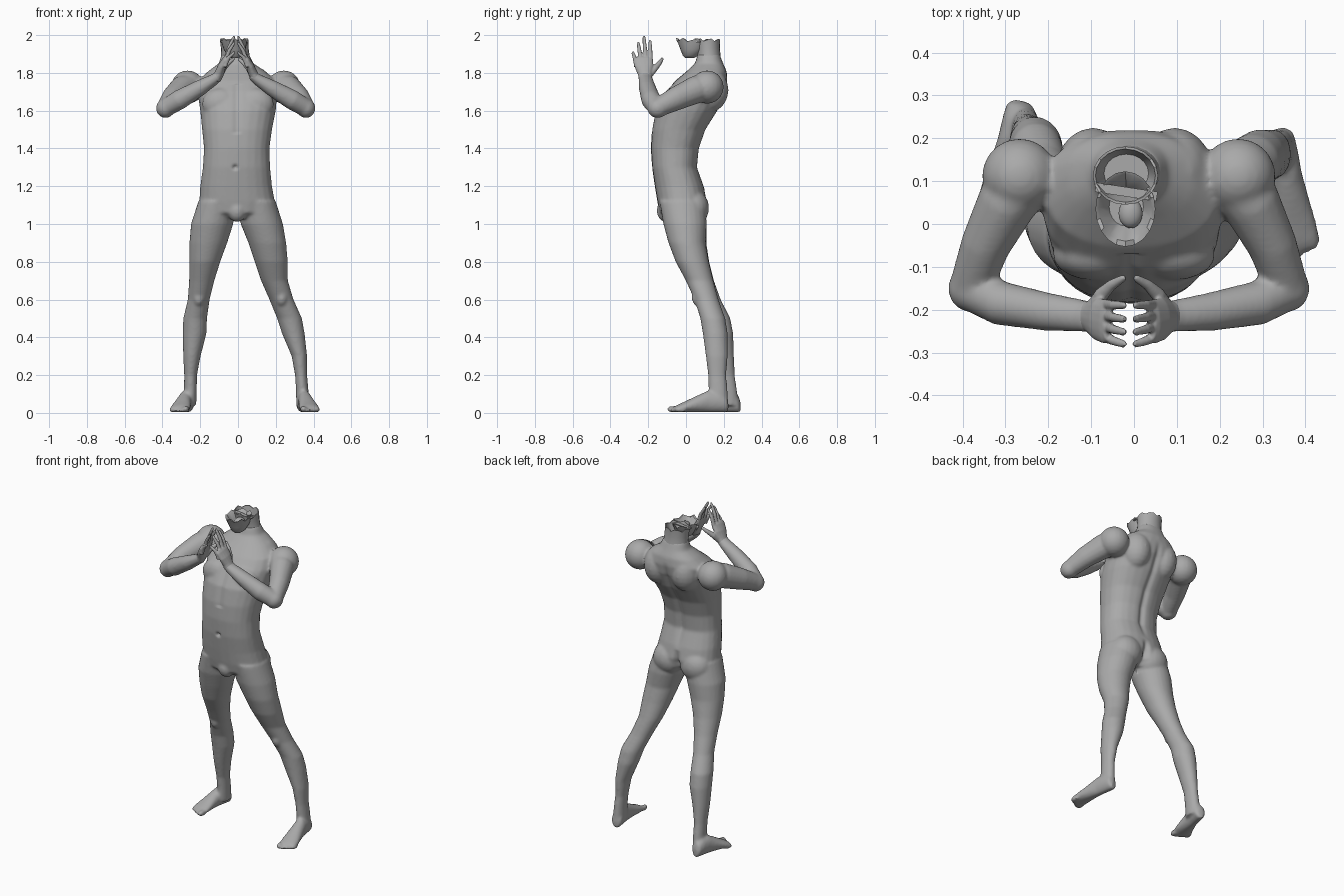
import bpy, bmesh, math
from mathutils import Vector, Matrix

cube = bpy.data.objects.get("Cube")
if cube:
    bpy.data.objects.remove(cube, do_unlink=True)

grey = bpy.data.materials.new("plain grey")
grey.use_nodes = True
grey.diffuse_color = (0.4, 0.4, 0.4, 1)
bsdf = grey.node_tree.nodes["Principled BSDF"]
bsdf.inputs["Base Color"].default_value = (0.4, 0.4, 0.4, 1)
bsdf.inputs["Roughness"].default_value = 0.7


def loft(bm, rings):
    """Skin a list of vertex-coordinate rings and cap both ends."""
    loops = [[bm.verts.new(p) for p in r] for r in rings]
    n = len(loops[0])
    for a, b in zip(loops, loops[1:]):
        for i in range(n):
            bm.faces.new((a[i], a[(i + 1) % n], b[(i + 1) % n], b[i]))
    bm.faces.new(loops[0][::-1])
    bm.faces.new(loops[-1])


def oval(c, a, b, ra, rb, n=24, power=2.0):
    """Superellipse ring round c in the plane of axes a and b."""
    ring = []
    for i in range(n):
        t = 2 * math.pi * i / n
        u, v = math.cos(t), math.sin(t)
        ring.append(c + a * math.copysign(abs(u) ** (2 / power), u) * ra
                    + b * math.copysign(abs(v) ** (2 / power), v) * rb)
    return ring


def column(bm, rows, power=2.0):
    """Horizontal sections: z, centre x, centre y, half width, half depth."""
    loft(bm, [oval(Vector((x, y, z)), Vector((1, 0, 0)), Vector((0, 1, 0)), rx, ry, 24, power)
              for z, x, y, rx, ry in rows])


def tube(bm, rows, hint=(0, 0, 1), n=16):
    """Sections square to a path: point, radius along hint, radius across."""
    pts = [Vector(r[0]) for r in rows]
    rings = []
    for i, (p, ra, rb) in enumerate(rows):
        t = (pts[min(i + 1, len(pts) - 1)] - pts[max(i - 1, 0)]).normalized()
        h = Vector(hint)
        a = (h - t * h.dot(t)).normalized()
        rings.append(oval(pts[i], a, t.cross(a), ra, rb, n))
    loft(bm, rings)


def ball(bm, c, r, turn=0.0):
    m = Matrix.Translation(c) @ Matrix.Rotation(turn, 4, 'Z') @ Matrix.Diagonal((*r, 1))
    bmesh.ops.create_uvsphere(bm, u_segments=20, v_segments=12, radius=1, matrix=m)


def finish(bm, name, voxel=0.0, smooth=0):
    bmesh.ops.recalc_face_normals(bm, faces=bm.faces)
    me = bpy.data.meshes.new(name)
    bm.to_mesh(me)
    bm.free()
    me.materials.append(grey)
    ob = bpy.data.objects.new(name, me)
    bpy.context.collection.objects.link(ob)
    bpy.ops.object.select_all(action='DESELECT')
    bpy.context.view_layer.objects.active = ob
    ob.select_set(True)
    if voxel:
        m = ob.modifiers.new("fuse", 'REMESH')
        m.mode, m.voxel_size = 'VOXEL', voxel
        bpy.ops.object.modifier_apply(modifier=m.name)
        m = ob.modifiers.new("soften", 'SMOOTH')
        m.factor, m.iterations = 0.5, smooth
        bpy.ops.object.modifier_apply(modifier=m.name)
    bpy.ops.object.shade_smooth_by_angle(angle=math.radians(40))
    return ob


# Torso, leaning back at the shoulders
bm = bmesh.new()
column(bm, [(1.03, -.005, -.02, .13, .08), (1.06, -.005, -.02, .18, .12),
            (1.12, -.005, -.02, .20, .132), (1.2, -.01, -.035, .19, .13),
            (1.3, -.008, -.06, .178, .12), (1.4, -.007, -.058, .173, .128),
            (1.5, -.005, -.038, .185, .143), (1.6, 0, .003, .20, .165),
            (1.7, -.003, .052, .212, .16), (1.76, -.005, .083, .205, .138),
            (1.81, -.007, .11, .15, .105), (1.85, -.01, .122, .092, .075),
            (1.9, -.014, .12, .072, .058)], power=2.3)
ball(bm, (-.005, -.105, 1.07), (.05, .05, .06))            # pelvis front
for s in (-1, 1):
    ball(bm, (s * .09, -.072, 1.635), (.1, .06, .085))     # chest
    ball(bm, (s * .095, .12, 1.71), (.09, .105, .12))      # shoulder blade
    ball(bm, (s * .095 - .005, .04, 1.085), (.098, .082, .095))  # seat
    ball(bm, (s * .255 - .012, .112, 1.725), (.088, .088, .088))  # shoulder cap

    # Arms, folded in front of the chest
    o = -.012
    tube(bm, [((s * .22 + o, .13, 1.74), .07, .07), ((s * .285 + o, .05, 1.71), .074, .07),
              ((s * .335 + o, -.05, 1.665), .064, .058), ((s * .37 + o, -.15, 1.615), .05, .05)])
    ball(bm, (s * .372 + o, -.15, 1.613), (.05, .055, .052))
    tube(bm, [((s * .375 + o, -.15, 1.612), .048, .05), ((s * .30 + o, -.185, 1.657), .053, .052),
              ((s * .19 + o, -.205, 1.72), .043, .045), ((s * .11 + o, -.214, 1.768), .03, .038),
              ((s * .085 + o, -.217, 1.79), .026, .038)])

# Legs, set apart with the right one further back
column(bm, [(1.12, -.11, -.02, .10, .12), (1.0, -.137, -.005, .112, .115), (.9, -.157, .01, .1, .098),
            (.8, -.176, .035, .082, .088), (.7, -.192, .075, .067, .073),
            (.6, -.208, .118, .058, .066), (.5, -.227, .163, .063, .072),
            (.42, -.23, .18, .063, .07), (.3, -.244, .195, .046, .059),
            (.2, -.251, .21, .034, .048), (.12, -.252, .22, .034, .05), (.04, -.257, .225, .036, .055)])
column(bm, [(1.12, .1, -.02, .10, .12), (1.0, .126, -.005, .112, .115), (.9, .155, .005, .1, .098),
            (.8, .176, .033, .088, .088), (.7, .193, .072, .071, .073),
            (.6, .23, .108, .064, .064), (.5, .273, .142, .066, .066),
            (.42, .293, .155, .06, .066), (.3, .325, .163, .041, .058),
            (.2, .334, .165, .032, .048), (.12, .34, .17, .033, .05), (.04, .343, .17, .035, .055)])
ball(bm, (-.208, .085, .61), (.035, .045, .05))            # kneecaps
ball(bm, (.232, .075, .61), (.035, .045, .05))


def foot(heel, toe, s):
    heel, toe = Vector((*heel, 0)), Vector((*toe, 0))
    d = (toe - heel).normalized()
    side = Vector((-d.y, d.x, 0)) * s                      # outer side of the foot
    length = (toe - heel).length
    up = Vector((0, 0, 1))
    rows = [(0, .018, .03), (.04, .033, .045), (.16, .036, .055), (.34, .037, .057),
            (.52, .044, .044), (.7, .052, .03), (.84, .054, .02), (.9, .05, .014)]
    loft(bm, [oval(heel + d * t * length + up * (h + .003), side, up, w, h) for t, w, h in rows])
    for i in range(5):
        r = .018 if i == 0 else .012
        across, reach = -.04 + .021 * i, .93 - .03 * i - (.0 if i else .02)
        ball(bm, heel + d * reach * length + side * across + up * (r + .002),
             (r * .85, .03, r), math.atan2(d.y, d.x) - math.pi / 2)


foot((-.262, .287), (-.318, .015), -1)
foot((.338, .222), (.388, -.095), 1)

body = finish(bm, "body", voxel=.008, smooth=7)

# Grooves of the spine, seat and breastbone, and the navel
for v in body.data.vertices:
    x, y, z = v.co
    g = math.exp(-((x + .006) / .018) ** 2)
    if y > .03 and 1.18 < z < 1.78:
        v.co.y -= .014 * g * min(1, (z - 1.18) * 8, (1.78 - z) * 10)
    elif y > .0 and 1.0 < z <= 1.18:
        v.co.y -= .03 * g * min(1, (1.18 - z) * 12)
    elif y < 0 and 1.48 < z < 1.74 and abs(x) < .08:
        v.co.y += .008 * g
    if y < -.1:
        v.co.y += .02 * math.exp(-((x + .015) ** 2 + (z - 1.3) ** 2) / .00012)

# Hands, fingertips meeting
for s, side in ((-1, "right"), (1, "left")):
    o = -.01
    bm = bmesh.new()
    tube(bm, [((s * .108 + o, -.214, 1.762), .034, .026), ((s * .09 + o, -.217, 1.795), .038, .025),
              ((s * .075 + o, -.222, 1.835), .05, .022), ((s * .057 + o, -.228, 1.872), .052, .016),
              ((s * .052 + o, -.228, 1.884), .044, .01)], hint=(0, 1, 0))
    for y0, y1, tip in ((-.188, -.19, 1.975), (-.214, -.222, 1.997), (-.24, -.252, 1.965), (-.265, -.28, 1.915)):
        z0 = 1.872 - max(0, -.23 - y0) * .6
        mid = z0 + (tip - z0) * .5
        tube(bm, [((s * .06 + o, y0, z0 - .02), .012, .011), ((s * .054 + o, y0, z0), .0125, .012),
                  ((s * .038 + o, (y0 + y1) / 2, mid), .011, .0105),
                  ((s * .014 + o, y1, tip - .012), .009, .008),
                  ((s * .009 + o, y1, tip), .004, .004)], hint=(0, 1, 0), n=10)
    tube(bm, [((s * .085 + o, -.195, 1.79), .02, .018), ((s * .066 + o, -.165, 1.825), .018, .016),
              ((s * .042 + o, -.142, 1.85), .013, .012), ((s * .016 + o, -.127, 1.872), .009, .009),
              ((s * .01 + o, -.124, 1.88), .004, .004)], hint=(0, 1, 0), n=10)
    finish(bm, side + "_hand", voxel=.004, smooth=3)


def cup(name, rows, wave):
    """Open-topped shell whose rim rises and falls; wave fades with depth."""
    bm = bmesh.new()
    rings = []
    for z, x, y, rx, ry, k in rows:
        ring = oval(Vector((x, y, z)), Vector((1, 0, 0)), Vector((0, 1, 0)), rx, ry, 20)
        for i, p in enumerate(ring):
            p.z += k * wave * math.sin(i * 2.2)
        rings.append(ring)
    loft(bm, rings)
    finish(bm, name)


# Cut neck and hollow lower jaw
cup("neck_stump", [(1.82, -.008, .128, .09, .07, 0), (1.88, -.013, .122, .076, .062, 0),
                   (1.93, -.017, .117, .073, .062, 0), (1.975, -.02, .113, .076, .068, 1),
                   (1.975, -.02, .113, .07, .062, 1), (1.91, -.018, .118, .052, .045, 0)], .008)
cup("jaw", [(1.88, -.015, .02, .022, .025, 0), (1.892, -.016, .025, .04, .042, 0),
            (1.925, -.018, .035, .058, .065, 0), (1.955, -.02, .035, .066, .078, .5),
            (1.975, -.02, .035, .07, .088, 1), (1.972, -.02, .038, .062, .078, 1),
            (1.925, -.018, .04, .04, .045, 0)], .01)

bm = bmesh.new()
ball(bm, (-.008, .025, 1.945), (.028, .035, .022))
finish(bm, "tongue")
bm = bmesh.new()
bmesh.ops.create_cube(bm, size=1, matrix=Matrix.Translation((-.018, .075, 1.965))
                      @ Matrix.Rotation(-.15, 4, 'Z') @ Matrix.Diagonal((.145, .022, .006, 1)))
finish(bm, "jaw_bridge")
